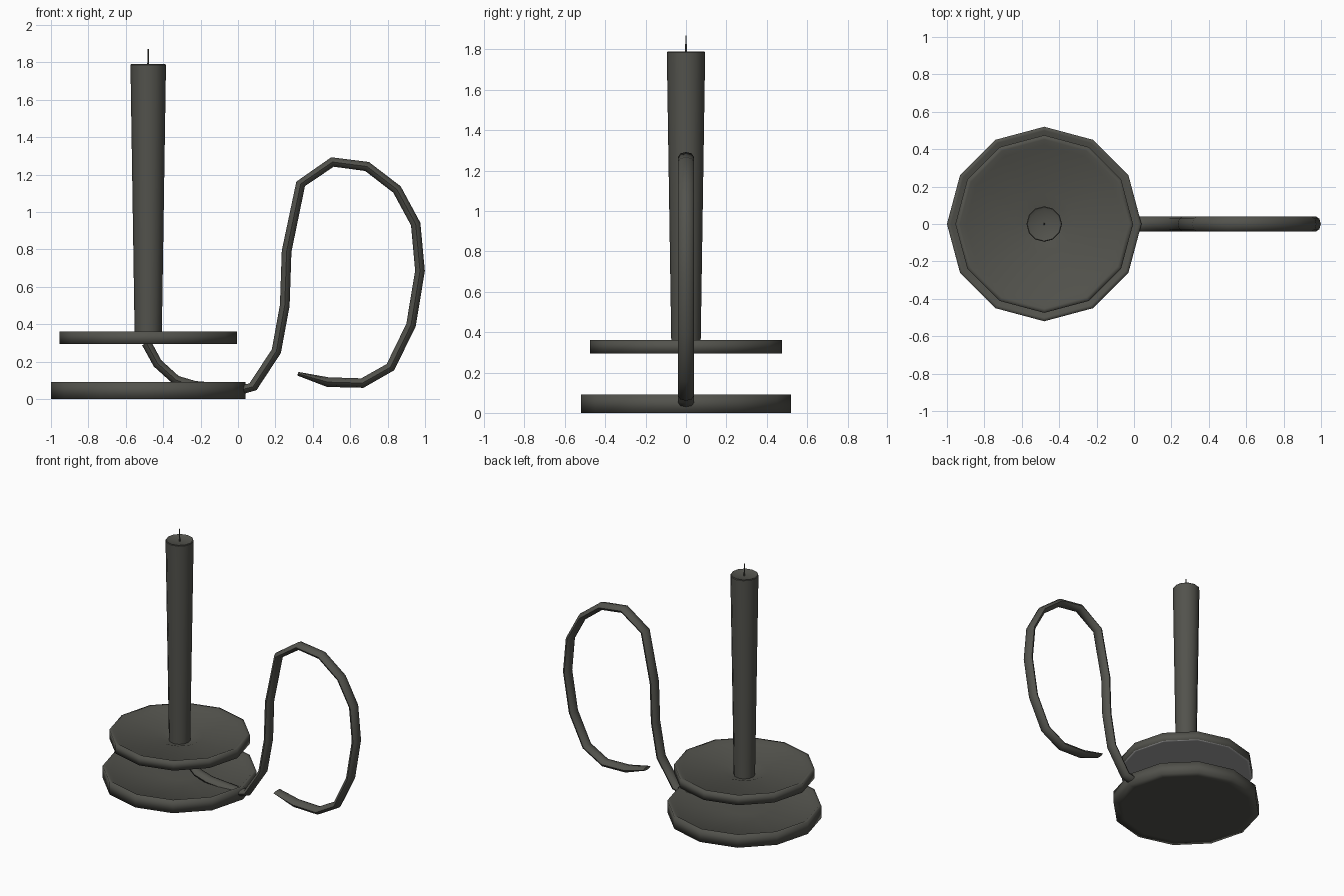
import bpy, bmesh, math
from mathutils import Vector

if "Cube" in bpy.data.objects:
    bpy.data.objects.remove(bpy.data.objects["Cube"])

CX = -0.48   # axis of the plates and candle


def material(name, col):
    m = bpy.data.materials.new(name)
    m.diffuse_color = (*col, 1)
    m.use_nodes = True
    m.node_tree.nodes["Principled BSDF"].inputs["Base Color"].default_value = m.diffuse_color
    return m


iron = material("dark iron grey", (0.085, 0.085, 0.073))
pale = material("plain grey", (0.35, 0.35, 0.35))


def finish(bm, name, angle=35):
    bmesh.ops.recalc_face_normals(bm, faces=bm.faces)
    me = bpy.data.meshes.new(name)
    bm.to_mesh(me)
    bm.free()
    ob = bpy.data.objects.new(name, me)
    bpy.context.collection.objects.link(ob)
    me.materials.append(iron)
    bpy.ops.object.select_all(action='DESELECT')
    ob.select_set(True)
    bpy.context.view_layer.objects.active = ob
    bpy.ops.object.shade_smooth_by_angle(angle=math.radians(angle))
    return ob


def skin(bm, rings):
    """Join closed rings of points into a capped tube."""
    vs = [[bm.verts.new(p) for p in r] for r in rings]
    n = len(vs[0])
    for a, b in zip(vs, vs[1:]):
        for i in range(n):
            j = (i + 1) % n
            bm.faces.new((a[i], a[j], b[j], b[i]))
    bm.faces.new(vs[0][::-1])
    bm.faces.new(vs[-1])


def lathe(name, profile, sides=12, angle=35):
    bm = bmesh.new()
    skin(bm, [[(CX + r * math.cos(2 * math.pi * i / sides),
                r * math.sin(2 * math.pi * i / sides), z)
               for i in range(sides)] for r, z in profile])
    return finish(bm, name, angle)


# two shallow round dishes, softly shaded over their rims
lathe("base_dish", [(0.02, 0), (0.46, 0), (0.52, 0), (0.52, 0.09), (0.50, 0.09),
                    (0.465, 0.065), (0.12, 0.057), (0.02, 0.057)], 12, 100)
drip = lathe("drip_dish", [(0.02, 0.295), (0.455, 0.295), (0.475, 0.295),
                           (0.475, 0.36), (0.452, 0.36), (0.42, 0.342),
                           (0.16, 0.332), (0.08, 0.303), (0.02, 0.303)], 12, 100)

# pale underside of the upper dish
drip.data.materials.append(pale)
for f in drip.data.polygons:
    if f.normal.z < -0.9:
        f.material_index = 1

# tapered candle and wick
lathe("candle", [(0.072, 0.30), (0.095, 1.785), (0.091, 1.79),
                 (0.075, 1.782), (0.01, 1.778)])
lathe("wick", [(0.006, 1.77), (0.003, 1.87)], 6)

# looping strap handle, swept along a path in the xz plane
path = [(-0.49, 0.30), (-0.43, 0.19), (-0.33, 0.10), (-0.23, 0.07), (0.02, 0.05),
        (0.08, 0.065), (0.205, 0.255), (0.25, 0.50), (0.26, 0.79), (0.335, 1.15),
        (0.505, 1.267), (0.69, 1.243), (0.85, 1.12), (0.95, 0.935), (0.973, 0.685),
        (0.925, 0.395), (0.815, 0.17), (0.665, 0.085), (0.48, 0.09), (0.32, 0.135)]
pts = [Vector((x, 0, z)) for x, z in path]
rings = []
for k, p in enumerate(pts):
    t = (pts[min(k + 1, len(pts) - 1)] - pts[max(k - 1, 0)]).normalized()
    n = Vector((-t.z, 0, t.x))
    thick = 0.010 if k == len(pts) - 1 else 0.026
    rings.append([p + n * thick * math.sin(a) + Vector((0, 0.04 * math.cos(a), 0))
                  for a in (2 * math.pi * i / 8 for i in range(8))])
bm = bmesh.new()
skin(bm, rings)
finish(bm, "handle", 60)
